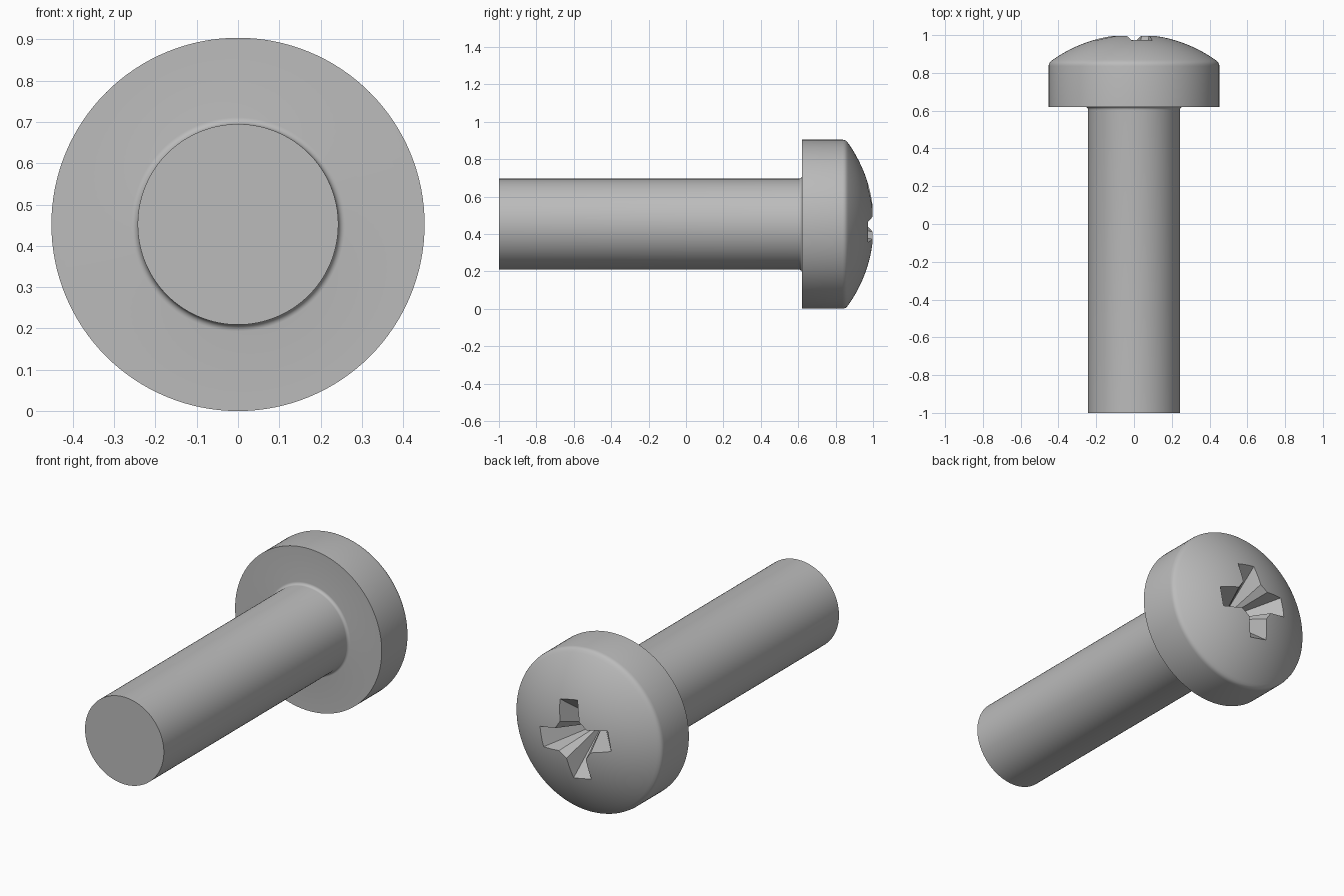
import bpy, bmesh, math
from mathutils import Vector

cube = bpy.data.objects.get("Cube")
if cube:
    bpy.data.objects.remove(cube, do_unlink=True)

HEAD_R, SHANK_R = 0.452, 0.243
HEAD_BASE, DOME_R, DOME_TOP = 0.62, 0.75, 1.005
FILLET, SEGMENTS = 0.016, 128

steel = bpy.data.materials.new("grey steel")
steel.use_nodes = True
color = (0.5, 0.5, 0.5, 1)
steel.diffuse_color = color
steel.node_tree.nodes["Principled BSDF"].inputs["Base Color"].default_value = color


def make_object(name, bm):
    bmesh.ops.recalc_face_normals(bm, faces=bm.faces)
    mesh = bpy.data.meshes.new(name)
    bm.to_mesh(mesh)
    bm.free()
    mesh.materials.append(steel)
    obj = bpy.data.objects.new(name, mesh)
    bpy.context.collection.objects.link(obj)
    return obj


def dome_y(r):
    return DOME_TOP - DOME_R + math.sqrt(DOME_R ** 2 - r ** 2)


# Half profile of the screw as (radius, y), from tip to dome
profile = [(0, -1), (SHANK_R, -1)]
for i in range(7):
    a = math.radians(15 * i)
    profile.append((SHANK_R + FILLET * (1 - math.cos(a)),
                    HEAD_BASE - FILLET * (1 - math.sin(a))))
profile += [(HEAD_R, HEAD_BASE), (HEAD_R, 0.836), (0.4505, 0.846),
            (0.447, 0.854), (0.441, 0.861)]
profile += [(r, dome_y(r)) for r in (0.43 * (1 - i / 14) for i in range(15))]

# Turned screw body
bm = bmesh.new()
verts = [bm.verts.new((r, y, HEAD_R)) for r, y in profile]
edges = [bm.edges.new(pair) for pair in zip(verts, verts[1:])]
bmesh.ops.spin(bm, geom=verts + edges, cent=(0, 0, HEAD_R), axis=(0, 1, 0),
               angle=math.tau, steps=SEGMENTS)
bmesh.ops.remove_doubles(bm, verts=bm.verts, dist=0.0002)
screw = make_object("screw", bm)

# Tapered cross that cuts the drive recess
ARM, HALF, INNER = 0.215, 0.056, 0.092
RIM_Y, TIP_Y, TOP_Y, TILT = 0.975, 0.72, 1.05, math.radians(-11.5)
grow = (TOP_Y - TIP_Y) / (RIM_Y - TIP_Y)
bm = bmesh.new()
ring = []
for k in range(4):
    a = TILT + k * math.pi / 2
    for u, v in ((INNER, -HALF), (ARM, -HALF), (ARM, HALF), (INNER, HALF)):
        x = grow * (u * math.cos(a) - v * math.sin(a))
        z = grow * (u * math.sin(a) + v * math.cos(a))
        ring.append(bm.verts.new(Vector((x, TOP_Y, HEAD_R + z))))
tip = bm.verts.new((0, TIP_Y, HEAD_R))
bm.faces.new(ring)
for i, v in enumerate(ring):
    bm.faces.new((v, ring[i - 1], tip))
cutter = make_object("recess_cutter", bm)

cut = screw.modifiers.new("drive recess", "BOOLEAN")
cut.operation, cut.solver, cut.object = "DIFFERENCE", "EXACT", cutter
bpy.context.view_layer.objects.active = screw
screw.select_set(True)
bpy.ops.object.modifier_apply(modifier=cut.name)
bpy.data.objects.remove(cutter, do_unlink=True)

# Smooth turned surfaces with crisp recess and face edges
bpy.ops.object.shade_smooth_by_angle(angle=math.radians(25))
